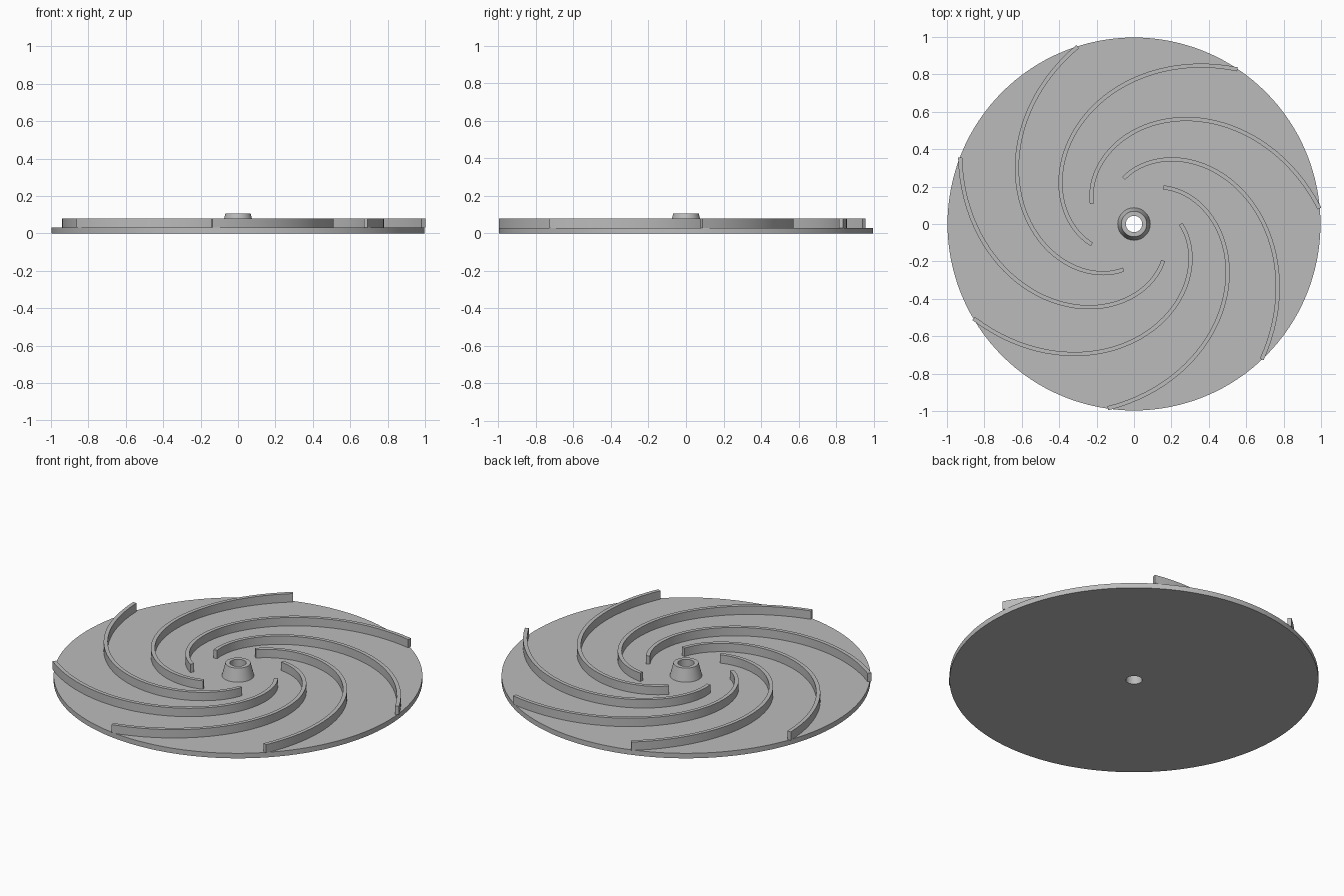
import bpy, bmesh, math
from mathutils import Vector

if "Cube" in bpy.data.objects:
    bpy.data.objects.remove(bpy.data.objects["Cube"], do_unlink=True)

BLADES = 7
SWEEP = math.radians(149.5)
DISC_TOP, BLADE_TOP, HUB_TOP = 0.03, 0.08, 0.105
BORE = 0.044

grey = bpy.data.materials.new("plain_grey")
grey.use_nodes = True
colour = (0.5, 0.5, 0.5, 1)
grey.diffuse_color = colour
grey.node_tree.nodes["Principled BSDF"].inputs["Base Color"].default_value = colour


def finish(name, bm):
    """Turn a bmesh into a smooth-by-angle object."""
    bmesh.ops.recalc_face_normals(bm, faces=bm.faces)
    mesh = bpy.data.meshes.new(name)
    bm.to_mesh(mesh)
    bm.free()
    mesh.materials.append(grey)
    ob = bpy.data.objects.new(name, mesh)
    bpy.context.collection.objects.link(ob)
    bpy.ops.object.select_all(action='DESELECT')
    ob.select_set(True)
    bpy.context.view_layer.objects.active = ob
    bpy.ops.object.shade_smooth_by_angle(angle=math.radians(30))
    return ob


def lathe(name, profile, steps):
    """Revolve a closed (radius, height) profile around z."""
    bm = bmesh.new()
    verts = [bm.verts.new((r, 0, z)) for r, z in profile]
    edges = [bm.edges.new((v, verts[i - 1])) for i, v in enumerate(verts)]
    bmesh.ops.spin(bm, geom=verts + edges, axis=(0, 0, 1), cent=(0, 0, 0),
                   angle=math.tau, steps=steps, use_merge=True)
    bmesh.ops.remove_doubles(bm, verts=bm.verts, dist=1e-5)
    return finish(name, bm)


# Backing disc with its centre bore
lathe("disc", [(BORE, 0), (0.997, 0), (0.997, DISC_TOP), (BORE, DISC_TOP)], 128)

# Tapered hub around the bore
lathe("hub", [(BORE, DISC_TOP), (0.087, DISC_TOP), (0.068, HUB_TOP), (BORE, HUB_TOP)], 64)


# Spiral vane: a thin wall following a widening curve
def spiral(t):
    r = 0.25 + 0.43 * t + 0.315 * t * t
    return Vector((r * math.cos(-SWEEP * t), r * math.sin(-SWEEP * t), 0))


def vane_mesh(name, steps=48, half=0.011):
    bm = bmesh.new()
    rings = []
    for i in range(steps + 1):
        t = i / steps
        p = spiral(t)
        d = (spiral(t + 0.001) - spiral(t - 0.001)).normalized()
        side = Vector((-d.y, d.x, 0)) * half
        rings.append([bm.verts.new((q.x, q.y, z)) for q, z in (
            (p - side, DISC_TOP), (p + side, DISC_TOP),
            (p + side, BLADE_TOP), (p - side, BLADE_TOP))])
    for a, b in zip(rings, rings[1:]):
        for k in range(4):
            bm.faces.new((a[k - 1], a[k], b[k], b[k - 1]))
    bm.faces.new(rings[0])
    bm.faces.new(rings[-1])
    return finish(name, bm)


first = vane_mesh("vane_1")
for i in range(1, BLADES):
    vane = first.copy()
    vane.name = f"vane_{i + 1}"
    vane.rotation_euler.z = math.tau * i / BLADES
    bpy.context.collection.objects.link(vane)
